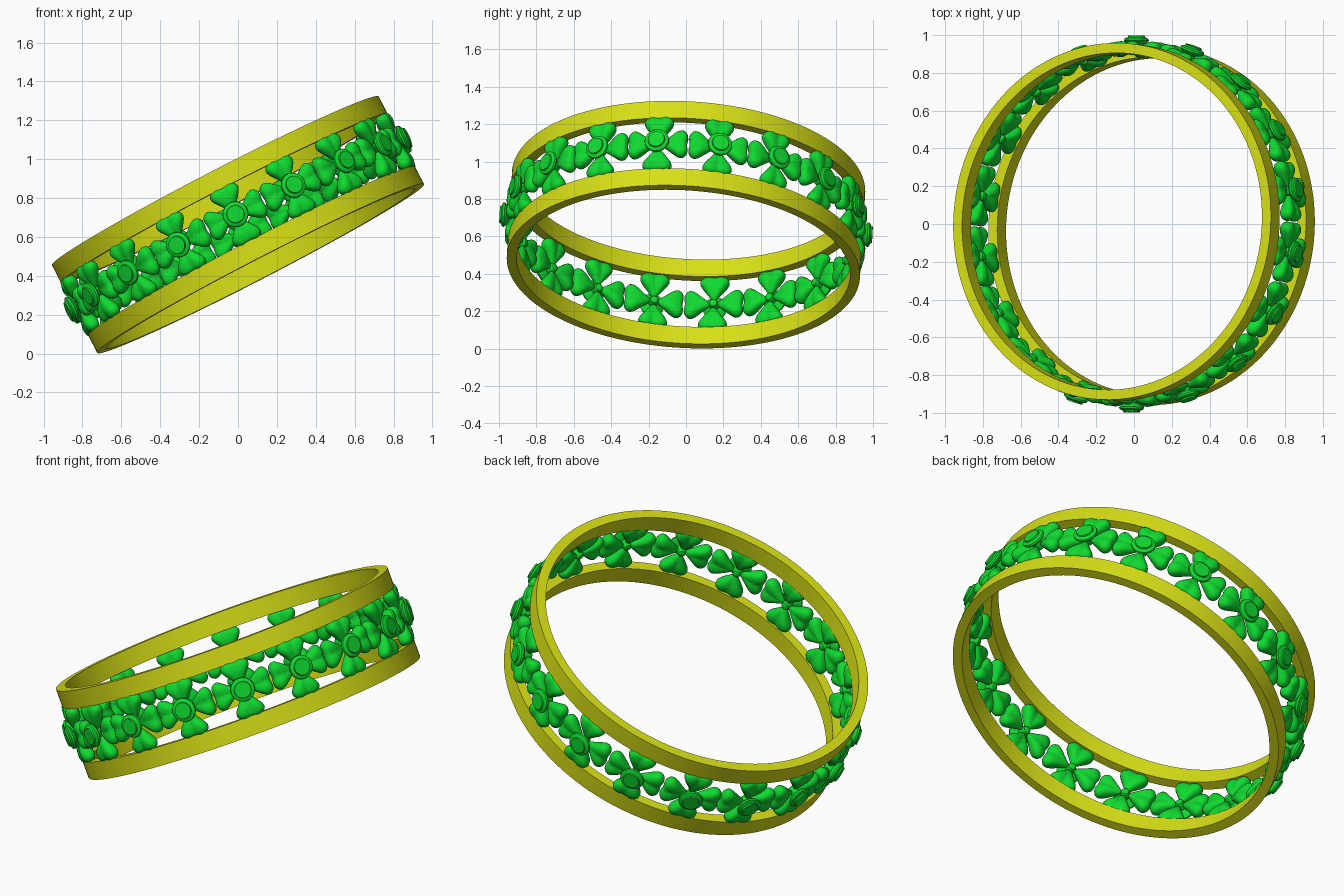
import bpy, bmesh, math
from mathutils import Matrix, Vector

cube = bpy.data.objects.get("Cube")
if cube:
    bpy.data.objects.remove(cube, do_unlink=True)

# Overall placement: the bangle leans sideways and very slightly back
AXIS = Vector((-0.458, 0.055, 0.887)).normalized()
TILT = Matrix.Translation((0, 0, 0.663)) @ Vector((0, 0, 1)).rotation_difference(AXIS).to_matrix().to_4x4()
OUTER, INNER = 0.946, 0.893
HALF_HEIGHT, BAND_HEIGHT = 0.254, 0.102
FLOWERS, FLOWER_RADIUS = 18, 0.926


def material(name, rgb):
    mat = bpy.data.materials.new(name)
    mat.use_nodes = True
    mat.diffuse_color = (*rgb, 1)
    bsdf = next(n for n in mat.node_tree.nodes if n.type == 'BSDF_PRINCIPLED')
    bsdf.inputs["Base Color"].default_value = (*rgb, 1)
    return mat


def finish(bm, name, mat):
    bmesh.ops.remove_doubles(bm, verts=bm.verts, dist=1e-5)
    bmesh.ops.recalc_face_normals(bm, faces=bm.faces)
    mesh = bpy.data.meshes.new(name)
    bm.to_mesh(mesh)
    bm.free()
    mesh.materials.append(mat)
    return mesh


def place(mesh, name, matrix):
    obj = bpy.data.objects.new(name, mesh)
    bpy.context.collection.objects.link(obj)
    obj.matrix_world = matrix
    return obj


def smooth(obj, degrees):
    bpy.ops.object.select_all(action='DESELECT')
    obj.select_set(True)
    bpy.context.view_layer.objects.active = obj
    bpy.ops.object.shade_smooth_by_angle(angle=math.radians(degrees))


def skin(bm, rings, close):
    """Bridge equal loops of points with faces, optionally joining last to first."""
    loops = [[bm.verts.new(p) for p in ring] for ring in rings]
    pairs = list(zip(loops, loops[1:])) + ([(loops[-1], loops[0])] if close else [])
    for a, b in pairs:
        for i in range(len(a)):
            j = (i + 1) % len(a)
            bm.faces.new((a[i], a[j], b[j], b[i]))
    return loops


def circle(r, z, n):
    return [(r * math.cos(math.tau * i / n), r * math.sin(math.tau * i / n), z) for i in range(n)]


def lathe(profile, n, close, name, mat):
    bm = bmesh.new()
    loops = skin(bm, [circle(r, z, n) for r, z in profile], close)
    if not close:
        bm.faces.new(loops[0])
        bm.faces.new(loops[-1])
    return finish(bm, name, mat)


yellow = material("yellow gold", (0.68, 0.74, 0.008))
green = material("clover green", (0.005, 0.70, 0.03))

# Two plain bands
low = HALF_HEIGHT - BAND_HEIGHT
for name, z0, z1 in (("upper_band", low, HALF_HEIGHT), ("lower_band", -HALF_HEIGHT, -low)):
    mesh = lathe([(OUTER, z0), (OUTER, z1), (INNER, z1), (INNER, z0)], 160, True, name, yellow)
    smooth(place(mesh, name, TILT), 30)

# Clover leaf cluster: four puffy heart-shaped leaves, z is outward
side = [(0.04, 0.024), (0.08, 0.054), (0.108, 0.077), (0.134, 0.083), (0.155, 0.066), (0.165, 0.036)]
outline = [(0.004, 0)] + side + [(0.152, 0)] + [(x, -y) for x, y in reversed(side)]
HEART = 0.1


def leaf_ring(scale, height):
    ring = []
    for x, y in outline:
        px, py = HEART + (x - HEART) * scale, y * scale
        # thinner towards the centre and along the middle crease
        puff = min(1, 0.35 + px / 0.12) * (0.7 + 0.3 * min(1, abs(py) / 0.03))
        ring.append((px, py, height * puff))
    return ring


bm = bmesh.new()
layers = [(0.4, 0.040), (0.8, 0.034), (1.0, 0.015), (1.0, -0.015), (0.8, -0.034), (0.4, -0.040)]
for k in range(4):
    turn = Matrix.Rotation(k * math.pi / 2, 3, 'Z')
    rings = [[turn @ Vector(p) for p in leaf_ring(s, h)] for s, h in layers]
    loops = skin(bm, rings, False)
    for loop, h in ((loops[0], 0.030), (loops[-1], -0.030)):
        hub = bm.verts.new(turn @ Vector((HEART, 0, h)))
        for i in range(len(loop)):
            bm.faces.new((loop[i], loop[(i + 1) % len(loop)], hub))
leaf_mesh = finish(bm, "clover_leaves", green)
for poly in leaf_mesh.polygons:
    poly.use_smooth = True

# Stud through the middle: wide stepped cap outside, small knob inside
stud_profile = [(0.008, -0.028), (0.020, -0.022), (0.025, -0.008), (0.025, 0.022), (0.055, 0.034),
                (0.066, 0.046), (0.064, 0.056), (0.046, 0.064), (0.044, 0.072)]
stud_mesh = lathe(stud_profile, 32, False, "clover_stud", green)

for k in range(FLOWERS):
    angle = math.tau * k / FLOWERS - math.pi / 2
    out = Vector((math.cos(angle), math.sin(angle), 0))
    along = Vector((-out.y, out.x, 0))
    frame = Matrix((along, Vector((0, 0, 1)), out)).transposed().to_4x4()
    matrix = TILT @ Matrix.Translation(out * FLOWER_RADIUS) @ frame
    leaves = place(leaf_mesh, f"clover_leaves_{k + 1}", matrix)
    sub = leaves.modifiers.new("Rounding", 'SUBSURF')
    sub.levels = sub.render_levels = 1
    stud = place(stud_mesh, f"clover_stud_{k + 1}", matrix)
    if k == 0:
        smooth(stud, 35)
